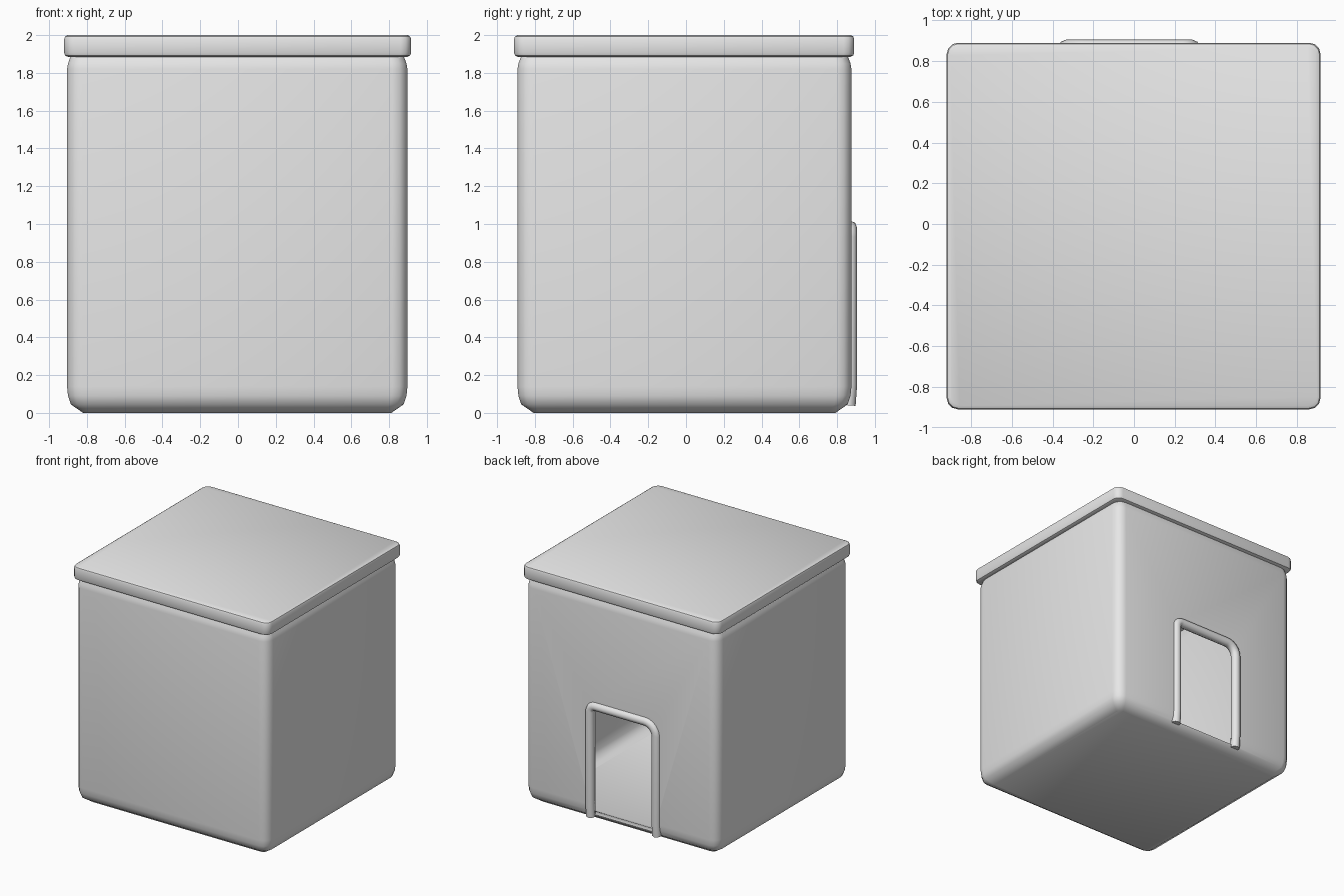
import bpy, bmesh, math

cube = bpy.data.objects.get("Cube")
if cube:
    bpy.data.objects.remove(cube, do_unlink=True)

GREY = (0.8, 0.8, 0.8, 1)
mat = bpy.data.materials.new("plain grey")
mat.use_nodes = True
mat.diffuse_color = GREY
mat.node_tree.nodes["Principled BSDF"].inputs["Base Color"].default_value = GREY


def activate(obj):
    bpy.ops.object.select_all(action="DESELECT")
    obj.select_set(True)
    bpy.context.view_layer.objects.active = obj


def smooth(obj, angle):
    activate(obj)
    bpy.ops.object.shade_smooth_by_angle(angle=math.radians(angle))


def corner_arc(cx, cy, radius, start, steps):
    """Points on a quarter circle, counter-clockwise from the start angle."""
    return [(cx + radius * math.cos(start + i * math.pi / 2 / steps),
             cy + radius * math.sin(start + i * math.pi / 2 / steps))
            for i in range(steps + 1)]


def rounded_rect(half_x, half_y, radius, steps=3):
    pts = []
    for k, (sx, sy) in enumerate([(1, 1), (-1, 1), (-1, -1), (1, -1)]):
        pts += corner_arc(sx * (half_x - radius), sy * (half_y - radius),
                          radius, k * math.pi / 2, steps)
    return pts


def loft(name, centre, half, radius, profile):
    """Stack rounded rectangles along (inset, height) pairs and cap both ends."""
    bm = bmesh.new()
    rings = []
    for inset, z in profile:
        r = max(radius - inset * 0.5, 0.02)
        rings.append([bm.verts.new((centre[0] + x, centre[1] + y, z))
                      for x, y in rounded_rect(half[0] - inset, half[1] - inset, r)])
    n = len(rings[0])
    for a, b in zip(rings, rings[1:]):
        for i in range(n):
            j = (i + 1) % n
            bm.faces.new((a[i], a[j], b[j], b[i]))
    bm.faces.new(rings[0][::-1])
    bm.faces.new(rings[-1])
    bmesh.ops.recalc_face_normals(bm, faces=bm.faces)
    mesh = bpy.data.meshes.new(name)
    bm.to_mesh(mesh)
    bm.free()
    obj = bpy.data.objects.new(name, mesh)
    bpy.context.collection.objects.link(obj)
    mesh.materials.append(mat)
    return obj


# Hollow body: up the outside, over the rim, down the inside to the floor
WALL = 0.03
outside = [(0.085, 0), (0.02, 0.045), (0.005, 0.09), (0, 0.14),
           (0, 1.82), (0.005, 1.85), (0.018, 1.885)]
inside = [(0.05, 1.885), (WALL, 1.82), (WALL, 0.17),
          (0.045, 0.10), (0.065, 0.06), (0.13, WALL)]
body = loft("body", (-0.004, -0.008), (0.901, 0.884), 0.08, outside + inside)

# Doorway outline shared by the opening and its trim
LEFT, RIGHT, SILL, TOP, BACK = 0.285, -0.332, 0.06, 0.98, 0.868
arch = [(LEFT, SILL), (LEFT, 0.15)]
arch += corner_arc(LEFT - 0.05, TOP - 0.05, 0.05, 0, 5)
arch += corner_arc(RIGHT + 0.1, TOP - 0.1, 0.1, math.pi / 2, 6)
arch += [(RIGHT, 0.15), (RIGHT, SILL)]

# Doorway cutter through the back wall only
bm = bmesh.new()
face = bm.faces.new([bm.verts.new((x, 0.75, z)) for x, z in arch])
ext = bmesh.ops.extrude_face_region(bm, geom=[face])
bmesh.ops.translate(bm, vec=(0, 0.3, 0),
                    verts=[g for g in ext["geom"] if isinstance(g, bmesh.types.BMVert)])
bmesh.ops.recalc_face_normals(bm, faces=bm.faces)
mesh = bpy.data.meshes.new("doorway_cutter")
bm.to_mesh(mesh)
bm.free()
mesh.materials.append(mat)
cutter = bpy.data.objects.new("doorway_cutter", mesh)
bpy.context.collection.objects.link(cutter)
cutter.hide_render = True
cut = body.modifiers.new("doorway", "BOOLEAN")
cut.operation = "DIFFERENCE"
cut.solver = "EXACT"
cut.object = cutter
activate(body)
bpy.ops.object.modifier_apply(modifier=cut.name)
bpy.data.objects.remove(cutter, do_unlink=True)
smooth(body, 40)

# Lid
lid = loft("lid", (-0.002, -0.01), (0.918, 0.9), 0.055,
           [(0.02, 1.885), (0.005, 1.892), (0, 1.905),
            (0, 1.98), (0.005, 1.993), (0.018, 2.0)])
smooth(lid, 40)

# Rounded trim around the doorway, tucked in slightly at the feet
curve = bpy.data.curves.new("door_trim", "CURVE")
curve.dimensions = "3D"
curve.bevel_depth = 0.038
curve.bevel_resolution = 2
curve.use_fill_caps = True
spline = curve.splines.new("POLY")
spline.points.add(len(arch) - 1)
for p, (x, z) in zip(spline.points, arch):
    foot = z == SILL
    p.co = (x, BACK - (0.008 if foot else 0), z - (0.02 if foot else 0), 1)
trim = bpy.data.objects.new("door_trim", curve)
bpy.context.collection.objects.link(trim)
curve.materials.append(mat)
activate(trim)
bpy.ops.object.convert(target="MESH")
smooth(bpy.context.view_layer.objects.active, 50)
